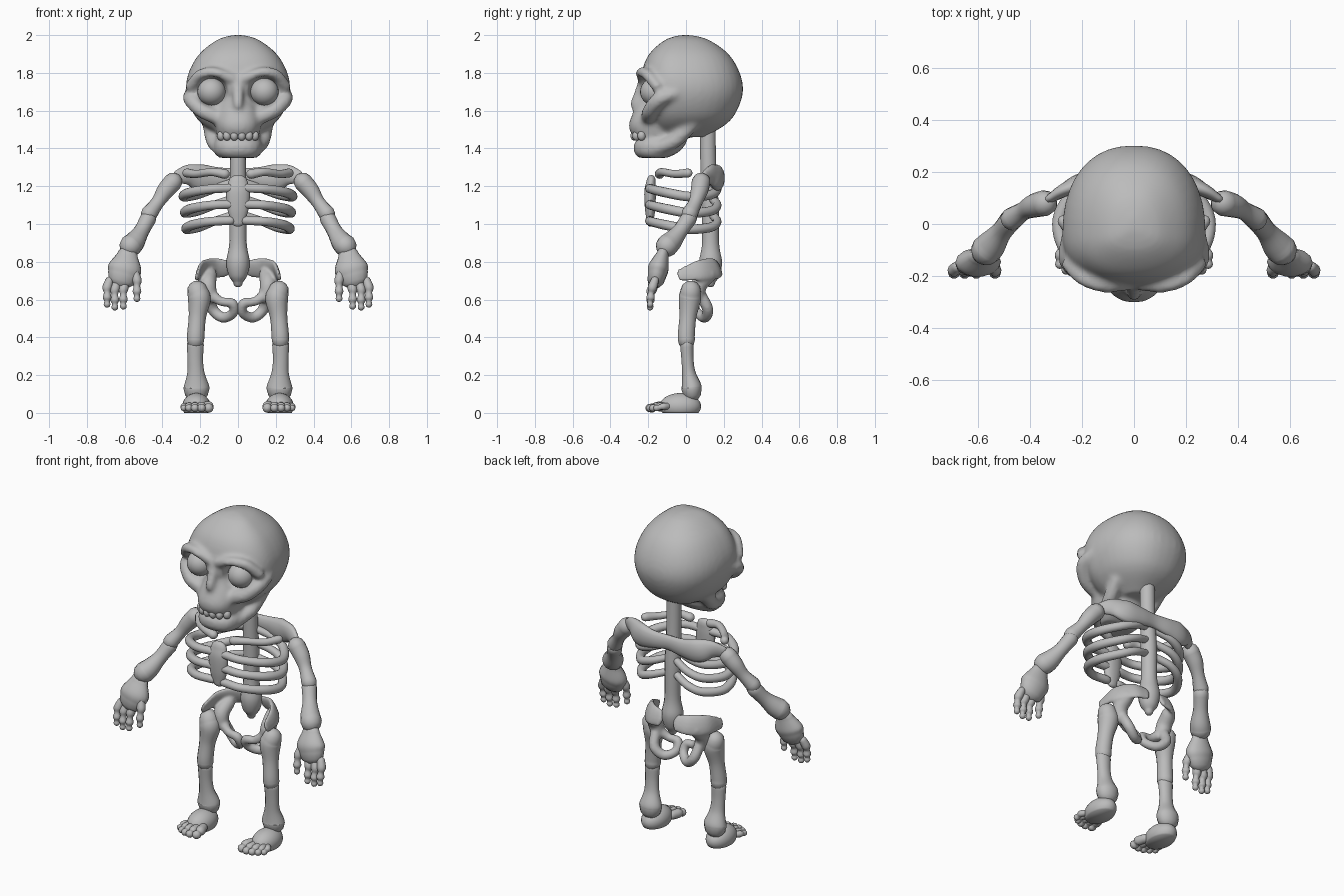
import bpy, bmesh, math
from mathutils import Vector, Matrix

cube = bpy.data.objects.get("Cube")
if cube:
    bpy.data.objects.remove(cube, do_unlink=True)

bone = bpy.data.materials.new("bone_grey")
bone.use_nodes = True
GREY = (0.5, 0.5, 0.5, 1)
bone.diffuse_color = GREY
bone.node_tree.nodes["Principled BSDF"].inputs["Base Color"].default_value = GREY


def skin_rings(bm, rings):
    """Bridge a list of vertex rings and close both ends."""
    n = len(rings[0])
    for a, b in zip(rings, rings[1:]):
        for i in range(n):
            j = (i + 1) % n
            bm.faces.new((a[i], a[j], b[j], b[i]))
    bm.faces.new(rings[0])
    bm.faces.new(rings[-1])


def spline(pts, steps):
    """Catmull-Rom samples through points of any dimension."""
    p = [Vector(q) for q in pts]
    p = [p[0] * 2 - p[1]] + p + [p[-1] * 2 - p[-2]]
    out = []
    for i in range(1, len(p) - 2):
        a, b, c, d = p[i - 1:i + 3]
        for k in range(steps):
            t = k / steps
            out.append((b * 2 + (c - a) * t + (a * 2 - b * 5 + c * 4 - d) * t**2
                        + (b * 3 - a - c * 3 + d) * t**3) / 2)
    return out + [p[-2]]


def tube(bm, pts, s=1, flat=1.0, ref=(0, 1, 0), steps=6, n=14):
    """Round-ended bone through (x, y, z, radius); flat squeezes it along ref."""
    pts = spline([(x * s, y, z, r) for x, y, z, r in pts], steps)
    pos = [q.to_3d() for q in pts]
    rad = [max(q[3], 0.003) for q in pts]
    last = len(pos) - 1
    stations = []
    for i, c in enumerate(pos):
        t = (pos[min(i + 1, last)] - pos[max(i - 1, 0)]).normalized()
        stations.append((c, t, rad[i]))
    caps = [math.radians(a) for a in (30, 58, 82)]

    def cap(st, sign):
        c, t, r = st
        depth = r * min(1, flat + 0.2)
        return [(c + t * sign * depth * math.sin(a), t, r * math.cos(a)) for a in caps]

    stations = cap(stations[0], -1)[::-1] + stations + cap(stations[-1], 1)
    rings = []
    for c, t, r in stations:
        side = t.cross(Vector(ref)).normalized()
        up = side.cross(t)
        rings.append([bm.verts.new(c + side * r * math.cos(a) + up * r * flat * math.sin(a))
                      for a in (2 * math.pi * k / n for k in range(n))])
    skin_rings(bm, rings)


def loft(bm, sections, yc, power, n=40):
    """Stack of (z, half width, front y, back y) rounded sections."""
    def bend(v):
        return math.copysign(abs(v) ** power, v)
    rings = []
    for z, w, yf, yb in spline(sections, 4):
        ring = []
        for k in range(n):
            a = 2 * math.pi * k / n
            sy = math.sin(a)
            ring.append(bm.verts.new((w * bend(math.cos(a)),
                                      yc + bend(sy) * ((yb - yc) if sy > 0 else (yc - yf)), z)))
        rings.append(ring)
    skin_rings(bm, rings)


def ball(bm, c, size):
    m = Matrix.Translation(c) @ Matrix.Diagonal((*size, 1))
    bmesh.ops.create_uvsphere(bm, u_segments=24, v_segments=16, radius=1, matrix=m)


def finish(bm, name):
    bmesh.ops.recalc_face_normals(bm, faces=bm.faces)
    for f in bm.faces:
        f.smooth = True
    me = bpy.data.meshes.new(name)
    bm.to_mesh(me)
    bm.free()
    me.materials.append(bone)
    ob = bpy.data.objects.new(name, me)
    bpy.context.collection.objects.link(ob)
    return ob


def part(name, pts, **kw):
    bm = bmesh.new()
    tube(bm, pts, **kw)
    return finish(bm, name)


def fuse(ob, voxel, rounds, cutter=None):
    """Melt overlapping shells into one smooth surface, optionally carved."""
    def remesh():
        m = ob.modifiers.new("melt", "REMESH")
        m.mode, m.voxel_size, m.use_smooth_shade = "VOXEL", voxel, True
    remesh()
    if cutter:
        cutter.hide_render = True
        m = ob.modifiers.new("carve", "BOOLEAN")
        m.operation, m.object, m.solver = "DIFFERENCE", cutter, "EXACT"
        remesh()
    m = ob.modifiers.new("soften", "SMOOTH")
    m.factor, m.iterations = 0.5, rounds
    dg = bpy.context.evaluated_depsgraph_get()
    me = bpy.data.meshes.new_from_object(ob.evaluated_get(dg))
    ob.modifiers.clear()
    ob.data = me
    me.materials.clear()
    me.materials.append(bone)
    for f in me.polygons:
        f.use_smooth = True
    if cutter:
        bpy.data.objects.remove(cutter, do_unlink=True)


# Skull: cranium, muzzle, jaw, cheeks, brows and nose bridge
bm = bmesh.new()
loft(bm, [(2.0, .03, -.03, .03), (1.975, .11, -.11, .12), (1.9, .205, -.195, .225),
          (1.8, .262, -.235, .285), (1.7, .275, -.235, .302), (1.6, .245, -.2, .27),
          (1.53, .19, -.18, .215), (1.46, .09, -.14, .1)], -.04, .88)
loft(bm, [(1.66, .07, -.25, 0), (1.6, .11, -.275, 0), (1.54, .125, -.3, 0),
          (1.5, .12, -.3, 0), (1.462, .11, -.28, 0)], -.14, .85)
loft(bm, [(1.448, .115, -.25, 0), (1.425, .128, -.275, 0), (1.38, .125, -.275, -.04),
          (1.35, .1, -.25, -.1)], -.14, .8)
tube(bm, [(0, -.22, 1.75, .035), (0, -.25, 1.68, .03), (0, -.275, 1.63, .025)])
for s in (1, -1):
    tube(bm, [(.1, -.16, 1.4, .035), (.13, -.06, 1.44, .04), (.15, .03, 1.53, .04)], s)
    tube(bm, [(.1, -.2, 1.56, .04), (.19, -.19, 1.6, .04), (.25, -.14, 1.66, .04),
              (.255, -.06, 1.69, .03)], s)
    tube(bm, [(.03, -.235, 1.77, .025), (.12, -.235, 1.8, .03), (.2, -.205, 1.79, .03),
              (.25, -.155, 1.73, .03)], s)
skull = finish(bm, "skull")
bm = bmesh.new()
for s in (1, -1):
    ball(bm, (.14 * s, -.245, 1.7), (.087, .13, .083))
tube(bm, [(0, -.31, 1.585, .028), (0, -.3, 1.635, .008)], ref=(1, 0, 0))
fuse(skull, .011, 7, finish(bm, "socket_cutter"))

# Upper teeth and eyeballs
bm = bmesh.new()
for s in (1, -1):
    for x, y in ((.02, -.272), (.058, -.262), (.09, -.235)):
        ball(bm, (x * s, y, 1.467), (.021, .022, .026))
finish(bm, "upper_teeth")
for s, side in ((1, "left"), (-1, "right")):
    bm = bmesh.new()
    ball(bm, (.14 * s, -.168, 1.7), (.075, .075, .073))
    finish(bm, side + "_eyeball")

# Spine, breastbone and shoulder blades
part("spine", [(0, .115, 1.56, .042), (0, .118, 1.3, .043), (0, .128, 1.1, .046),
               (0, .13, .9, .046), (0, .13, .8, .062), (0, .13, .73, .05), (0, .13, .69, .025)])
part("breastbone", [(0, -.185, 1.225, .05), (0, -.19, 1.17, .063), (0, -.19, 1.08, .056),
                    (0, -.19, 1.01, .035)], flat=.5)
half = [(.1, .178, 1.245, .055), (.19, .165, 1.245, .07), (.26, .135, 1.26, .055),
        (.32, .1, 1.25, .035)]
part("shoulder_blades", [(-x, y, z, r) for x, y, z, r in half[::-1]]
     + [(0, .175, 1.25, .045)] + half, flat=.5)

for s, side in ((1, "left_"), (-1, "right_")):
    # Rib cage
    part(side + "collarbone", [(.07, -.14, 1.265, .026), (.14, -.125, 1.275, .021),
                               (.22, -.06, 1.265, .021), (.27, .01, 1.27, .024)], s=s)
    for i in range(3):
        z, w = 1.16 - .086 * i, 1 - .025 * i
        part(side + "rib_%d" % (i + 1), [
            (.04, -.19, z + .03, .024), (.15, -.185, z + .025, .024),
            (.26 * w, -.1, z + .005, .026), (.287 * w, .02, z - .015, .026),
            (.22 * w, .13, z - .005, .025), (.13, .165, z + .025, .023),
            (.03, .14, z + .06, .021)], s=s, ref=(0, 0, 1))

    # Arm and hand
    part(side + "upper_arm", [(.345, .08, 1.222, .05), (.385, .07, 1.175, .046),
                              (.425, .05, 1.115, .036), (.47, .02, 1.055, .044)], s=s)
    part(side + "forearm", [(.475, .015, 1.03, .043), (.51, -.03, .965, .041),
                            (.545, -.075, .91, .055), (.568, -.1, .885, .06)], s=s)
    bm = bmesh.new()
    tube(bm, [(.585, -.125, .835, .055), (.598, -.145, .77, .088),
              (.61, -.155, .725, .08)], s, flat=.62)
    finish(bm, side + "palm")
    for i, (x, top, tip) in enumerate(((.693, .7, .575), (.652, .69, .56),
                                       (.607, .69, .565), (.535, .74, .605))):
        d = top - tip
        x0 = x - .012 if i < 3 else x + .01
        part(side + ("thumb" if i == 3 else "finger_%d" % (i + 1)), [
            (x0, -.165, top, .022), (x, -.178, top - d * .3, .025),
            (x, -.184, top - d * .5, .017), (x, -.188, top - d * .72, .023),
            (x, -.19, top - d * .87, .015), (x, -.19, tip, .018)], s=s, steps=4, n=10)

    # Hip bone: flared wing, hip socket arm and the loop below
    bm = bmesh.new()
    tube(bm, [(.06, .17, .765, .05), (.13, .15, .765, .06), (.195, .075, .755, .058),
              (.215, -.03, .73, .035)], s, flat=.3, ref=(.6 * s, .7, .35))
    tube(bm, [(.15, .12, .73, .04), (.16, .07, .68, .045), (.15, .06, .62, .04)], s)
    tube(bm, [(.15, .06, .63, .035), (.09, .04, .59, .024), (.03, .035, .58, .026),
              (.025, .06, .53, .026), (.08, .1, .505, .028), (.135, .115, .55, .03),
              (.15, .075, .63, .03)], s, ref=(.1, 1, .15))
    fuse(finish(bm, side + "hip_bone"), .008, 5)

    # Leg
    part(side + "thigh", [(.215, .025, .645, .055), (.205, .02, .6, .06), (.215, .01, .51, .046),
                          (.223, .002, .42, .046), (.225, .002, .385, .046)], s=s)
    part(side + "shin", [(.226, .004, .36, .045), (.226, .008, .28, .041), (.223, .015, .21, .046),
                         (.22, .028, .145, .066), (.22, .03, .125, .068)], s=s, flat=.8)

    # Foot: domed body with a flat sole, and toes
    bm = bmesh.new()
    ball(bm, (.22 * s, -.03, .035), (.075, .11, .07))
    bmesh.ops.bisect_plane(bm, geom=bm.verts[:] + bm.edges[:] + bm.faces[:],
                           plane_co=(0, 0, 0), plane_no=(0, 0, -1), clear_outer=True)
    bmesh.ops.holes_fill(bm, edges=[e for e in bm.edges if e.is_boundary])
    finish(bm, side + "foot")
    for i, (x, y, r) in enumerate(((.155, -.18, .026), (.193, -.192, .023), (.228, -.188, .022),
                                   (.26, -.175, .02), (.286, -.155, .018))):
        part(side + "toe_%d" % (i + 1), [
            (.22 + (x - .22) * .8, -.1, .035, r), (x, y + .035, .034, r * 1.05),
            (x, y + .018, .03, r * .8), (x, y, .026, r)], s=s, steps=4, n=10, ref=(0, 0, 1))
